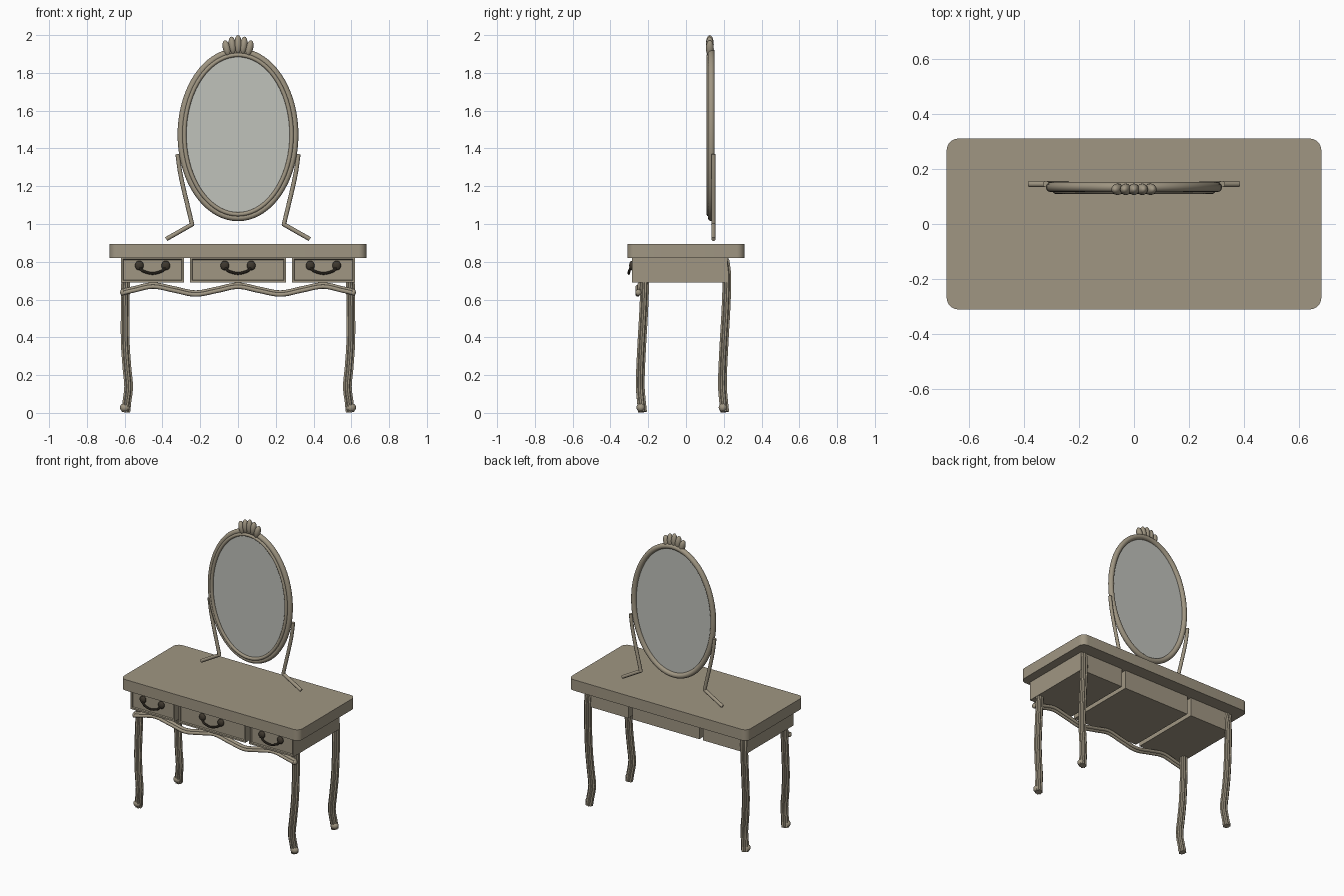
import bpy, bmesh, math
from mathutils import Vector

cube = bpy.data.objects.get("Cube")
if cube:
    bpy.data.objects.remove(cube)


def material(name, rgb):
    m = bpy.data.materials.new(name)
    m.use_nodes = True
    m.diffuse_color = (*rgb, 1)
    m.node_tree.nodes["Principled BSDF"].inputs["Base Color"].default_value = (*rgb, 1)
    return m


WOOD = material("taupe wood", (0.35, 0.305, 0.225))
GLASS = material("mirror glass", (0.53, 0.54, 0.50))
METAL = material("dark bronze", (0.05, 0.04, 0.028))


def finish(name, bm, mat, smooth=True):
    bmesh.ops.recalc_face_normals(bm, faces=bm.faces)
    mesh = bpy.data.meshes.new(name)
    bm.to_mesh(mesh)
    bm.free()
    mesh.materials.append(mat)
    ob = bpy.data.objects.new(name, mesh)
    bpy.context.collection.objects.link(ob)
    if smooth:
        bpy.ops.object.select_all(action="DESELECT")
        ob.select_set(True)
        bpy.context.view_layer.objects.active = ob
        bpy.ops.object.shade_smooth_by_angle(angle=math.radians(40))
    return ob


def spline(points, steps=8):
    """Smooth path through a few points."""
    p = [Vector(q) for q in points]
    p = [2 * p[0] - p[1]] + p + [2 * p[-1] - p[-2]]
    out = []
    for a, b, c, d in zip(p, p[1:], p[2:], p[3:]):
        for i in range(steps):
            t = i / steps
            out.append(0.5 * (2 * b + (c - a) * t + (2 * a - 5 * b + 4 * c - d) * t * t
                              + (3 * b - a - 3 * c + d) * t ** 3))
    return out + [p[-2]]


def sweep(bm, path, radius, sides=12, up=(0, 1, 0), closed=False, flute=0.0, lobes=8):
    """Tube along a path, optionally with fluted lobes around it."""
    rings, n = [], len(path)
    path = [Vector(p) for p in path]
    for i, p in enumerate(path):
        a, b = (path[i - 1], path[(i + 1) % n]) if closed else (path[max(i - 1, 0)], path[min(i + 1, n - 1)])
        tangent = (b - a).normalized()
        u = tangent.cross(Vector(up)).normalized()
        v = tangent.cross(u)
        ring = []
        for k in range(sides):
            ang = math.tau * k / sides
            r = radius * (1 - flute * (1 - abs(math.sin(lobes * ang / 2))))
            ring.append(bm.verts.new(p + r * (u * math.cos(ang) + v * math.sin(ang))))
        rings.append(ring)
    for a, b in zip(rings, rings[1:] + (rings[:1] if closed else [])):
        for k in range(sides):
            j = (k + 1) % sides
            bm.faces.new((a[k], a[j], b[j], b[k]))
    if not closed:
        bm.faces.new(rings[0])
        bm.faces.new(rings[-1])


def ball(bm, centre, size, tilt=0.0):
    made = bmesh.ops.create_uvsphere(bm, u_segments=16, v_segments=10, radius=1)["verts"]
    for v in made:
        x, y, z = v.co.x * size[0], v.co.y * size[1], v.co.z * size[2]
        c, s = math.cos(tilt), math.sin(tilt)
        v.co = Vector(centre) + Vector((x * c + z * s, y, z * c - x * s))


def box(bm, x0, x1, y0, y1, z0, z1):
    made = bmesh.ops.create_cube(bm, size=1)["verts"]
    for v in made:
        v.co = ((x0 + x1) / 2 + v.co.x * (x1 - x0), (y0 + y1) / 2 + v.co.y * (y1 - y0),
                (z0 + z1) / 2 + v.co.z * (z1 - z0))


# Table top with rounded corners
bm = bmesh.new()
box(bm, -0.68, 0.68, -0.31, 0.31, 0.82, 0.895)
upright = [e for e in bm.edges if abs(e.verts[0].co.z - e.verts[1].co.z) > 0.01]
bmesh.ops.bevel(bm, geom=upright, offset=0.042, segments=8, profile=0.5, affect="EDGES")
finish("table_top", bm, WOOD)

# Drawers with recessed panels, and their handles
for side, x0, x1 in (("right", -0.62, -0.285), ("centre", -0.255, 0.255), ("left", 0.285, 0.62)):
    bm = bmesh.new()
    box(bm, x0, x1, -0.285, 0.22, 0.69, 0.825)
    front = [f for f in bm.faces if f.calc_center_median().y < -0.28]
    bmesh.ops.inset_region(bm, faces=front, thickness=0.016)
    bmesh.ops.inset_region(bm, faces=front, thickness=0.005, depth=-0.008)
    finish(side + "_drawer", bm, WOOD, smooth=False)

    mid = (x0 + x1) / 2
    bm = bmesh.new()
    for s in (-1, 1):
        ball(bm, (mid + s * 0.07, -0.287, 0.78), (0.023, 0.014, 0.025))
    arc = [(-0.07, -0.29, 0.775), (-0.052, -0.3, 0.752), (0, -0.303, 0.738),
           (0.052, -0.3, 0.752), (0.07, -0.29, 0.775)]
    sweep(bm, spline([(mid + x, y, z) for x, y, z in arc], 5), 0.007, 8)
    finish(side + "_handle", bm, METAL)

# Fluted cabriole legs with a small scroll foot
LEG = [(0.588, 0.205, 0.815), (0.594, 0.216, 0.72), (0.597, 0.212, 0.56), (0.597, 0.202, 0.38),
       (0.588, 0.195, 0.24), (0.579, 0.193, 0.14), (0.588, 0.199, 0.06), (0.594, 0.205, 0.005)]
for side, s in (("left", 1), ("right", -1)):
    for end, shift in (("back", 0.0), ("front", -0.435)):
        bm = bmesh.new()
        sweep(bm, spline([(s * x, y + shift, z) for x, y, z in LEG], 6), 0.025, 32,
              flute=0.22)
        ball(bm, (s * 0.598, 0.196 + shift, 0.028), (0.027, 0.023, 0.024))
        finish(end + "_" + side + "_leg", bm, WOOD)

# Wavy front apron of two joined strands
half = [(0.615, 0.637), (0.55, 0.652), (0.45, 0.672), (0.34, 0.652), (0.225, 0.63), (0.11, 0.65)]
wave = half + [(0, 0.671)] + [(-x, z) for x, z in reversed(half)]
bm = bmesh.new()
for y, dz in ((-0.256, -0.004), (-0.246, 0.008)):
    sweep(bm, spline([(x, y, z + dz) for x, z in wave], 8), 0.011, 10)
for s in (-1, 1):
    ball(bm, (s * 0.612, -0.252, 0.638), (0.012, 0.016, 0.017))
finish("front_apron", bm, WOOD)


def oval(rx, rz, y, count=72):
    return [(rx * math.cos(math.tau * i / count), y, 1.473 + rz * math.sin(math.tau * i / count))
            for i in range(count)]


# Oval mirror: layered frame and glass
for name, rx, rz, y, r in (("outer_frame", 0.302, 0.44, 0.134, 0.018),
                           ("inner_frame", 0.284, 0.422, 0.12, 0.011)):
    bm = bmesh.new()
    sweep(bm, oval(rx, rz, y), r, 12, closed=True)
    finish("mirror_" + name, bm, WOOD)
bm = bmesh.new()
face = bm.faces.new([bm.verts.new(p) for p in oval(0.29, 0.428, 0.122)])
back = bmesh.ops.extrude_face_region(bm, geom=[face])["geom"]
bmesh.ops.translate(bm, vec=(0, 0.012, 0), verts=[g for g in back if isinstance(g, bmesh.types.BMVert)])
finish("mirror_glass", bm, GLASS)

# Shell crest: a fan of lobes
bm = bmesh.new()
for i in range(-2, 3):
    ball(bm, (i * 0.03, 0.126, 1.95 - 0.005 * i * i), (0.02, 0.021, 0.05 - 0.003 * abs(i)), i * 0.12)
finish("mirror_crest", bm, WOOD)

# Bent mirror supports
for side, s in (("left", 1), ("right", -1)):
    bm = bmesh.new()
    arm = spline([(s * 0.32, 0.145, 1.37), (s * 0.3, 0.145, 1.24), (s * 0.243, 0.145, 0.998)], 5)
    sweep(bm, arm, 0.0115, 10)
    sweep(bm, [(s * 0.243, 0.145, 0.998), (s * 0.38, 0.145, 0.92)], 0.0115, 10)
    ball(bm, (s * 0.243, 0.145, 0.998), (0.0115, 0.0115, 0.0115))
    finish(side + "_mirror_support", bm, WOOD)
